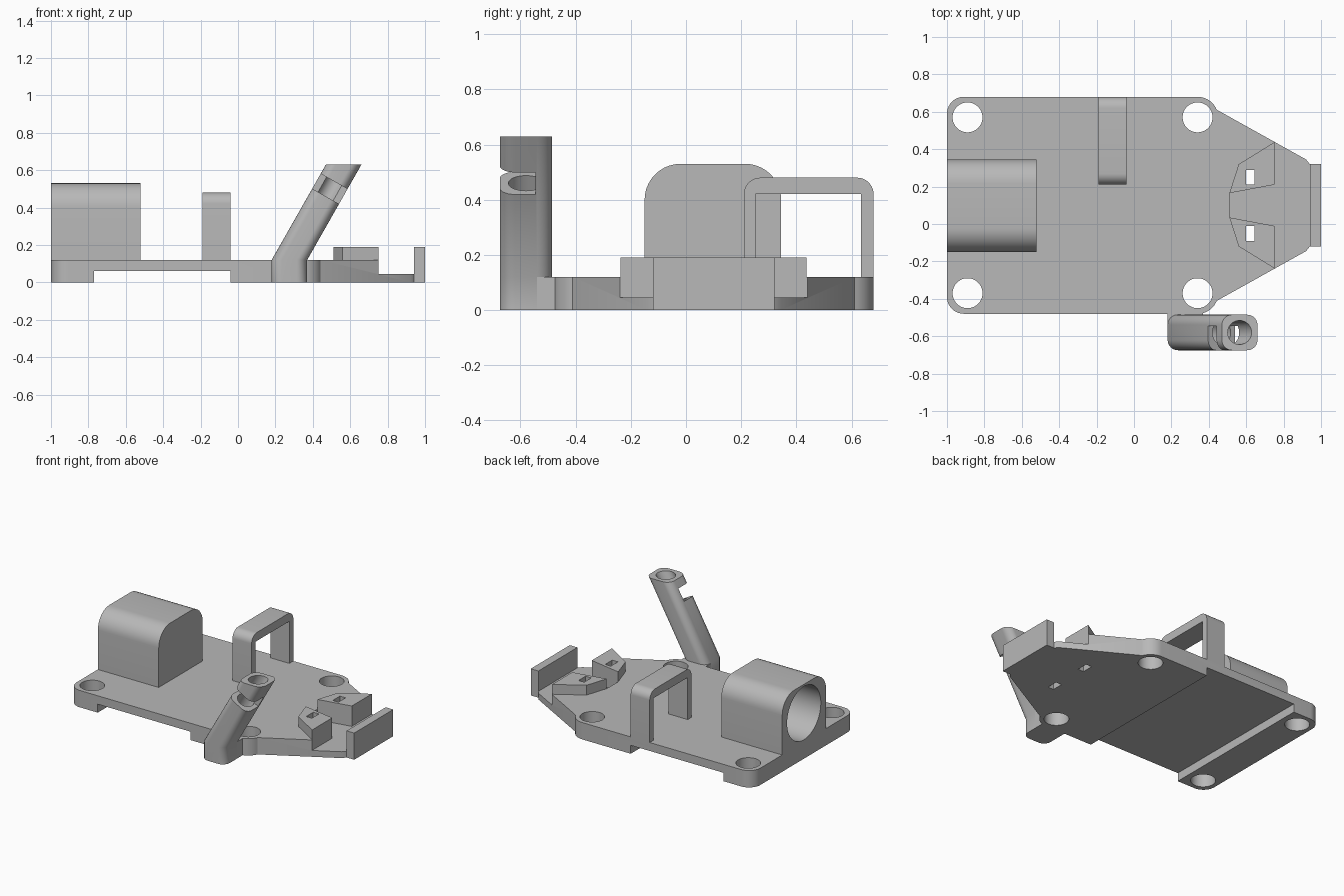
import bpy, bmesh, math
from mathutils import Matrix, Vector

if "Cube" in bpy.data.objects:
    bpy.data.objects.remove(bpy.data.objects["Cube"], do_unlink=True)

grey = bpy.data.materials.new("light_grey_plastic")
grey.use_nodes = True
grey.diffuse_color = (0.48, 0.48, 0.48, 1)
grey.node_tree.nodes["Principled BSDF"].inputs["Base Color"].default_value = (0.48, 0.48, 0.48, 1)

MID = 0.1  # the plate's line of symmetry in y


def arc(cx, cy, r, start, end, steps=10):
    angles = [math.radians(start + (end - start) * i / steps) for i in range(steps + 1)]
    return [(cx + r * math.cos(a), cy + r * math.sin(a)) for a in angles]


def circle(cx, cy, r, n=48):
    return arc(cx, cy, r, 0, 360, n)[:-1]


def rounded(a0, b0, a1, b1, radii):
    """Rectangle with radii for corners: low-low, high-low, high-high, low-high."""
    pts = []
    corners = [(a0, b0, 1, 1), (a1, b0, -1, 1), (a1, b1, -1, -1), (a0, b1, 1, -1)]
    for i, (a, b, sa, sb) in enumerate(corners):
        r = radii[i]
        if r:
            pts += arc(a + sa * r, b + sb * r, r, 180 + 90 * i, 270 + 90 * i)
        else:
            pts.append((a, b))
    return pts


def mirrored(pts):
    return [(x, 2 * MID - y) for x, y in reversed(pts)]


def loft(name, profile, levels, axis="z"):
    """Stack a profile at (height, x shift) levels along z, or along x for a (y, z) profile."""
    bm = bmesh.new()
    rings = []
    for h, shift in levels:
        place = (lambda p: (p[0] + shift, p[1], h)) if axis == "z" else (lambda p: (h, p[0], p[1]))
        rings.append([bm.verts.new(place(p)) for p in profile])
    n = len(profile)
    for low, high in zip(rings, rings[1:]):
        for i in range(n):
            j = (i + 1) % n
            bm.faces.new((low[i], low[j], high[j], high[i]))
    bm.faces.new(rings[0][::-1])
    bm.faces.new(rings[-1])
    bmesh.ops.recalc_face_normals(bm, faces=bm.faces)
    mesh = bpy.data.meshes.new(name)
    bm.to_mesh(mesh)
    bm.free()
    mesh.materials.append(grey)
    ob = bpy.data.objects.new(name, mesh)
    bpy.context.collection.objects.link(ob)
    return ob


def prism(name, profile, lo, hi, axis="z"):
    return loft(name, profile, [(lo, 0), (hi, 0)], axis)


def box(name, x0, y0, z0, x1, y1, z1):
    return prism(name, [(x0, y0), (x1, y0), (x1, y1), (x0, y1)], z0, z1)


def cut(ob, *cutters):
    for c in cutters:
        c.hide_render = True
        mod = ob.modifiers.new("cut", "BOOLEAN")
        mod.operation, mod.solver, mod.object = "DIFFERENCE", "EXACT", c
    bpy.context.view_layer.update()
    graph = bpy.context.evaluated_depsgraph_get()
    result = bpy.data.meshes.new_from_object(ob.evaluated_get(graph))
    ob.modifiers.clear()
    ob.data = result
    for c in cutters:
        bpy.data.objects.remove(c, do_unlink=True)


# Base plate with rounded lugs and tapered nose
half = [(0.94, 0.32), (0.92, 0.345)] + arc(0.34, 0.57, 0.11, 22, 90) + arc(-0.91, 0.59, 0.09, 90, 180)
plate = prism("base_plate", half + mirrored(half), 0, 0.12)
holes = [prism("hole", circle(x, y, 0.08), -0.1, 0.3) for x in (-0.89, 0.34) for y in (0.57, -0.37)]
recess = box("recess", -0.77, -1, -0.1, -0.04, 1, 0.06)
pocket_half = [(0.51, 0.165), (0.75, 0.21), (0.75, 0.7), (1.1, 0.7)]
pocket = prism("pocket", pocket_half + mirrored(pocket_half), 0.045, 0.3)


def pin_slot(side):
    y = MID + side * 0.15
    return box("pin_slot", 0.6, y - 0.04, -0.1, 0.645, y + 0.04, 0.4)


cut(plate, *holes, recess, pocket, pin_slot(1), pin_slot(-1))

# Nose blocks and end wall
block = [(0.75, 0.21), (0.75, 0.437), (0.56, 0.32), (0.51, 0.165)]
for name, side, outline in (("left_nose_block", 1, block), ("right_nose_block", -1, mirrored(block))):
    cut(prism(name, outline, 0.12, 0.19), pin_slot(side))
box("end_wall", 0.94, -0.12, 0, 1, 0.32, 0.19)

# Motor housing with blind round bore
housing = prism("motor_housing", rounded(-0.15, 0.12, 0.345, 0.53, (0, 0, 0.13, 0.13)), -1, -0.52, "x")
cut(housing, prism("bore", circle(MID, 0.325, 0.19, 64), -1.1, -0.56, "x"))

# Bracket arch
arch = prism("bracket", rounded(0.21, 0.12, 0.68, 0.48, (0, 0, 0.06, 0.06)), -0.19, -0.04, "x")
cut(arch, box("opening", -0.3, 0.252, 0, 0.1, 0.635, 0.42))

# Leaning tube: upright foot, sheared shaft, bore and side notch
LEAN = 0.29 / 0.51
section = rounded(0.18, -0.675, 0.37, -0.485, (0.055, 0.055, 0.055, 0.055))
tube = loft("leaning_tube", section, [(0, 0), (0.12, 0), (0.63, 0.29)])
bore = loft("tube_bore", circle(0.275, -0.58, 0.064, 40),
            [(0.15, 0.03 * LEAN), (0.75, 0.63 * LEAN)])
notch = box("notch", -0.2, -0.8, -0.046, 0.2, -0.545, 0.046)
notch.data.transform(Matrix.Translation(Vector((0.491, 0, 0.5))) @ Matrix.Rotation(math.atan(LEAN), 4, "Y"))
cut(tube, bore, notch)
box("tube_foot_fillet", 0.18, -0.55, 0, 0.37, -0.47, 0.12)

# Smooth the rounded surfaces, keep edges sharp
for ob in bpy.context.scene.objects:
    ob.select_set(ob.type == "MESH")
bpy.context.view_layer.objects.active = plate
bpy.ops.object.shade_smooth_by_angle(angle=math.radians(30))
